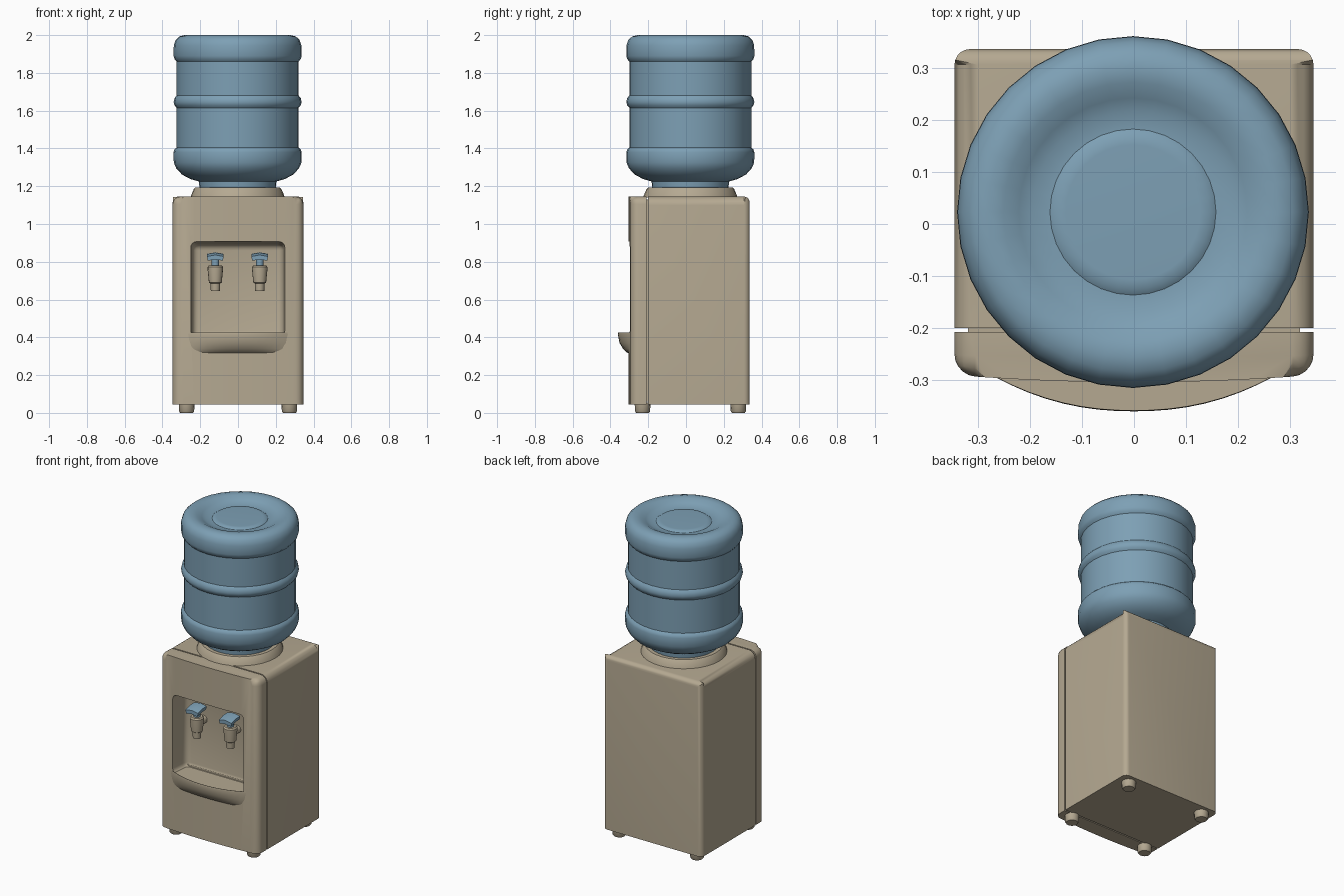
import bpy, bmesh, math
from mathutils import Matrix, Vector

if "Cube" in bpy.data.objects:
    bpy.data.objects.remove(bpy.data.objects["Cube"], do_unlink=True)


def material(name, rgb):
    m = bpy.data.materials.new(name)
    m.use_nodes = True
    m.diffuse_color = (*rgb, 1)
    bsdf = m.node_tree.nodes["Principled BSDF"]
    bsdf.inputs["Base Color"].default_value = (*rgb, 1)
    bsdf.inputs["Roughness"].default_value = 0.6
    return m


BEIGE = material("beige plastic", (0.46, 0.395, 0.285))
BLUE = material("bottle blue", (0.205, 0.35, 0.46))


def finish(name, bm, mat, cutter=None, angle=35):
    bmesh.ops.recalc_face_normals(bm, faces=bm.faces)
    mesh = bpy.data.meshes.new(name)
    bm.to_mesh(mesh)
    bm.free()
    ob = bpy.data.objects.new(name, mesh)
    bpy.context.collection.objects.link(ob)
    mesh.materials.append(mat)
    bpy.ops.object.select_all(action='DESELECT')
    ob.select_set(True)
    bpy.context.view_layer.objects.active = ob
    if cutter:
        mod = ob.modifiers.new("recess", 'BOOLEAN')
        mod.operation, mod.solver, mod.object = 'DIFFERENCE', 'EXACT', cutter
        bpy.ops.object.modifier_apply(modifier=mod.name)
    bpy.ops.object.shade_smooth_by_angle(angle=math.radians(angle))
    return ob


def loft(rings, closed_path=False):
    """Skin a list of equal point rings and cap both ends."""
    bm = bmesh.new()
    loops = [[bm.verts.new(p) for p in ring] for ring in rings]
    n = len(loops[0])
    for a, b in zip(loops, loops[1:]):
        for i in range(n):
            j = (i + 1) % n
            bm.faces.new((a[i], a[j], b[j], b[i]))
    bm.faces.new(loops[0])
    top = bm.faces.new(loops[-1])
    return bm, top


def lathe(name, profile, centre, mat, sides=32):
    """Turn (radius, z) points around a vertical axis."""
    cx, cy = centre
    turn = [2 * math.pi * i / sides for i in range(sides)]
    rings = [[(cx + r * math.cos(t), cy + r * math.sin(t), z) for t in turn]
             for r, z in profile]
    bm, _ = loft(rings)
    return finish(name, bm, mat)


def box(lo, hi):
    lo, hi = Vector(lo), Vector(hi)
    bm = bmesh.new()
    size = Matrix.Diagonal((*(hi - lo), 1))
    bmesh.ops.create_cube(bm, size=1, matrix=Matrix.Translation((lo + hi) / 2) @ size)
    return bm


def bevel(bm, width, rule, segments=5):
    """Round the edges whose two end points satisfy the rule."""
    edges = [e for e in bm.edges if rule(e.verts[0].co, e.verts[1].co)]
    bmesh.ops.bevel(bm, geom=edges, offset=width, segments=segments,
                    profile=0.5, affect='EDGES')


BASE, TOP = 0.045, 1.145
HALF = 0.346
SEAM = -0.2

# Tapered cutter for the dispensing recess
bm = box((-0.26, -0.42, 0.405), (0.258, -0.17, 0.922))
for v in bm.verts:
    if v.co.y > -0.2:
        v.co.x *= 0.92
        v.co.z = min(v.co.z, 0.89)
bevel(bm, 0.03, lambda a, b: abs(a.y - b.y) > 0.1 or min(a.y, b.y) > -0.2, 4)
recess = finish("recess_cutter", bm, BEIGE)
recess.hide_render = True

# Cabinet behind the seam
bm = box((-HALF, SEAM, BASE), (HALF, 0.337, TOP))
bevel(bm, 0.03, lambda a, b: max(a.y, b.y) > 0.3 and max(a.z, b.z) > 0.1
      and abs(a.y - b.y) < 0.1)
bevel(bm, 0.045, lambda a, b: abs(a.y - b.y) > 0.1 and min(a.z, b.z) > 1)
finish("cabinet", bm, BEIGE, recess)

# Slim core that closes the seam
finish("seam_core", box((-0.32, SEAM - 0.012, 0.06), (0.32, SEAM + 0.005, 1.13)),
       BEIGE, recess)

# Front panel with a gently bowed face
BACK = SEAM - 0.008
steps = 12
bow = [(-HALF + 2 * HALF * i / steps) for i in range(steps + 1)]
outline = [(x, -0.305 + 0.014 * (x / HALF) ** 2) for x in bow]
outline += [(HALF, BACK), (-HALF, BACK)]
bm, _ = loft([[(x, y, z) for x, y in outline] for z in (BASE, TOP)])
bevel(bm, 0.04, lambda a, b: min(a.y, b.y) < BACK - 0.01 and (
    min(a.z, b.z) > 1 or
    (abs(a.z - b.z) > 0.5 and abs(a.x) > HALF - 0.01)))
finish("front_panel", bm, BEIGE, recess)
bpy.data.objects.remove(recess, do_unlink=True)


# Drip tray: bowed outline narrowing towards the bottom
def tray_ring(half, depth, z):
    front = [-1 + 2 * i / 16 for i in range(17)]
    ring = [(half * t, -0.292 - depth * (1 - abs(t) ** 2.2), z) for t in front]
    return ring + [(half, -0.18, z), (-half, -0.18, z)]


bm, top = loft([tray_ring(*r) for r in (
    (0.20, 0.002, 0.312), (0.235, 0.022, 0.32), (0.255, 0.042, 0.34),
    (0.265, 0.06, 0.37), (0.273, 0.069, 0.415), (0.271, 0.067, 0.425))])
bmesh.ops.inset_region(bm, faces=[top], thickness=0.012)
bmesh.ops.translate(bm, verts=top.verts, vec=(0, 0, -0.014))
finish("drip_tray", bm, BEIGE)

# Taps with blue paddle levers
for side, x in (("right", -0.12), ("left", 0.115)):
    y = -0.24
    lathe(side + "_tap", [(0.024, 0.645), (0.026, 0.685), (0.034, 0.69), (0.041, 0.76),
                          (0.041, 0.772), (0.034, 0.78)], (x, y), BEIGE, 16)
    lathe(side + "_lever_stem", [(0.02, 0.77), (0.02, 0.825)], (x, y), BLUE, 12)
    bm = bmesh.new()
    bmesh.ops.create_cone(bm, cap_ends=True, segments=14, radius1=0.024,
                          radius2=0.024, depth=0.09,
                          matrix=Matrix.Translation((x, -0.2, 0.735))
                          @ Matrix.Rotation(math.pi / 2, 4, 'X'))
    finish(side + "_tap_pipe", bm, BEIGE)
    # Lever plate, peaked in the middle and tilted forward
    section = [(-0.044, 0), (0, 0.008), (0.044, 0), (0.04, -0.022),
               (0, -0.016), (-0.04, -0.022)]
    bm, _ = loft([[(x + px, ly, lz + pz) for px, pz in section]
                  for ly, lz in ((-0.292, 0.828), (-0.25, 0.84), (-0.205, 0.842))])
    finish(side + "_lever", bm, BLUE)

# Collar on top of the cabinet
CENTRE = (-0.002, 0.023)
lathe("bottle_collar", [(0.25, 1.14), (0.245, 1.155), (0.232, 1.185), (0.225, 1.192),
                        (0.19, 1.192)], CENTRE, BEIGE)

# Ribbed water bottle with a dished top
lathe("water_bottle", [
    (0.2, 1.17), (0.205, 1.225), (0.25, 1.238), (0.295, 1.262), (0.325, 1.295),
    (0.338, 1.325), (0.339, 1.38), (0.334, 1.395), (0.323, 1.405),
    (0.323, 1.615), (0.334, 1.628), (0.339, 1.645), (0.334, 1.667), (0.323, 1.68),
    (0.323, 1.86), (0.334, 1.873), (0.339, 1.89), (0.338, 1.945), (0.328, 1.975),
    (0.308, 1.993), (0.28, 2.0), (0.25, 1.996), (0.22, 1.98), (0.195, 1.968),
    (0.16, 1.966), (0.148, 1.974), (0.13, 1.975)], CENTRE, BLUE)

# Feet
for x in (-0.272, 0.272):
    for y, row in ((-0.23, "front"), (0.277, "back")):
        lathe(row + ("_right_foot" if x < 0 else "_left_foot"),
              [(0.034, 0), (0.04, 0.008), (0.042, 0.055)], (x, y), BEIGE, 16)
